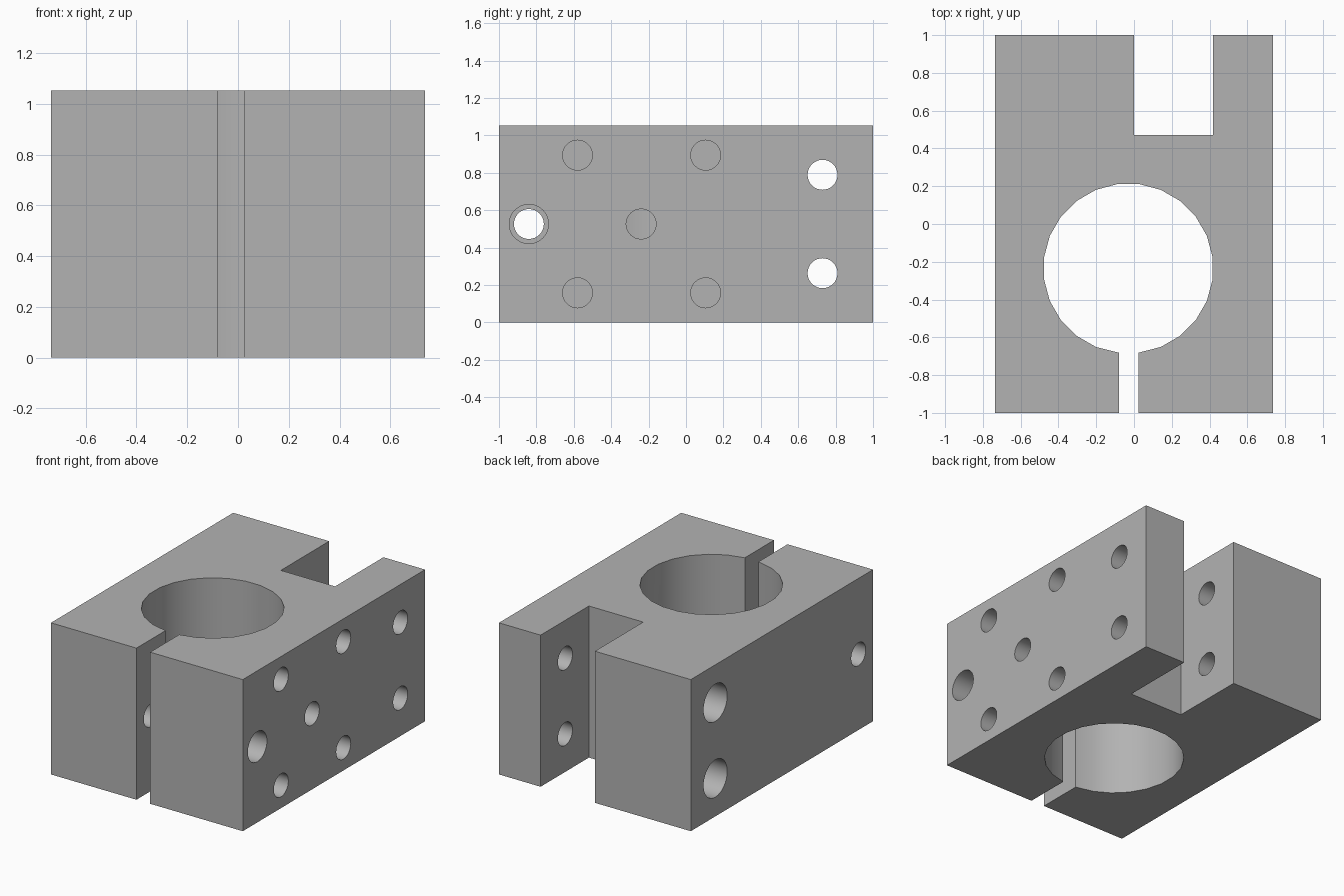
import bpy, bmesh, math
from mathutils import Matrix

cube = bpy.data.objects.get("Cube")
if cube:
    bpy.data.objects.remove(cube, do_unlink=True)

HX, HY, H = 0.737, 1.0, 1.053          # half width, half length, height
MID = H / 2

grey = bpy.data.materials.new("machined grey")
grey.use_nodes = True
colour = (0.45, 0.45, 0.45, 1)
grey.diffuse_color = colour
grey.node_tree.nodes["Principled BSDF"].inputs["Base Color"].default_value = colour


def add_object(name, bm):
    bmesh.ops.recalc_face_normals(bm, faces=bm.faces)
    mesh = bpy.data.meshes.new(name)
    bm.to_mesh(mesh)
    bm.free()
    mesh.materials.append(grey)
    obj = bpy.data.objects.new(name, mesh)
    bpy.context.collection.objects.link(obj)
    return obj


# Clamp outline: rear slot, outer walls, front slit leading into the shaft bore
CX, CY, R = -0.03, -0.235, 0.45
SLIT_L, SLIT_R = -0.08, 0.025
bore = []
for i in range(24):
    a = math.radians(-82.5 + 15 * i)
    x, y = CX + R * math.cos(a), CY + R * math.sin(a)
    if not (y < CY and SLIT_L - 0.01 < x < SLIT_R + 0.01):
        bore.append((x, y))
mouth = CY - R * math.cos(math.radians(7.5))
outline = [(SLIT_R, -HY), (HX, -HY), (HX, HY), (0.417, HY), (0.417, 0.47),
           (0, 0.47), (0, HY), (-HX, HY), (-HX, -HY), (SLIT_L, -HY),
           (SLIT_L, mouth)] + bore[::-1] + [(SLIT_R, mouth)]

bm = bmesh.new()
base = bm.faces.new([bm.verts.new((x, y, 0)) for x, y in outline])
top = bmesh.ops.extrude_face_region(bm, geom=[base])["geom"]
bmesh.ops.translate(bm, vec=(0, 0, H),
                    verts=[v for v in top if isinstance(v, bmesh.types.BMVert)])
body = add_object("clamp_block", bm)


def drill(name, y, z, radius, x0, x1):
    """Cut a cross hole running along x."""
    bm = bmesh.new()
    place = (Matrix.Translation(((x0 + x1) / 2, y, z))
             @ Matrix.Rotation(math.pi / 2, 4, 'Y'))
    bmesh.ops.create_cone(bm, cap_ends=True, segments=32, radius1=radius,
                          radius2=radius, depth=x1 - x0, matrix=place)
    cutter = add_object(name, bm)
    mod = body.modifiers.new(name, 'BOOLEAN')
    mod.operation, mod.solver, mod.object = 'DIFFERENCE', 'EXACT', cutter
    bpy.context.view_layer.objects.active = body
    bpy.ops.object.modifier_apply(modifier=mod.name)
    bpy.data.objects.remove(cutter, do_unlink=True)


OUT = HX + 0.1
# Pinch screw: clearance side and threaded side
drill("pinch_clearance", -0.84, MID, 0.105, -0.03, OUT)
drill("pinch_thread", -0.84, MID, 0.08, -OUT, -0.03)

# Rear screws: through both arms, counterbored on the thick arm
for z in (MID - 0.263, MID + 0.263):
    drill("rear_screw", 0.73, z, 0.08, -OUT, OUT)
    drill("rear_counterbore", 0.73, z, 0.13, -OUT, -HX + 0.16)

# Mounting holes around a central set screw that reaches the bore
for y in (-0.58, 0.105):
    for z in (MID - 0.368, MID + 0.368):
        drill("mounting_hole", y, z, 0.08, HX - 0.32, OUT)
drill("set_screw_hole", -0.24, MID, 0.08, HX - 0.4, OUT)

bpy.ops.object.select_all(action='DESELECT')
body.select_set(True)
bpy.context.view_layer.objects.active = body
bpy.ops.object.shade_smooth_by_angle(angle=math.radians(30))
